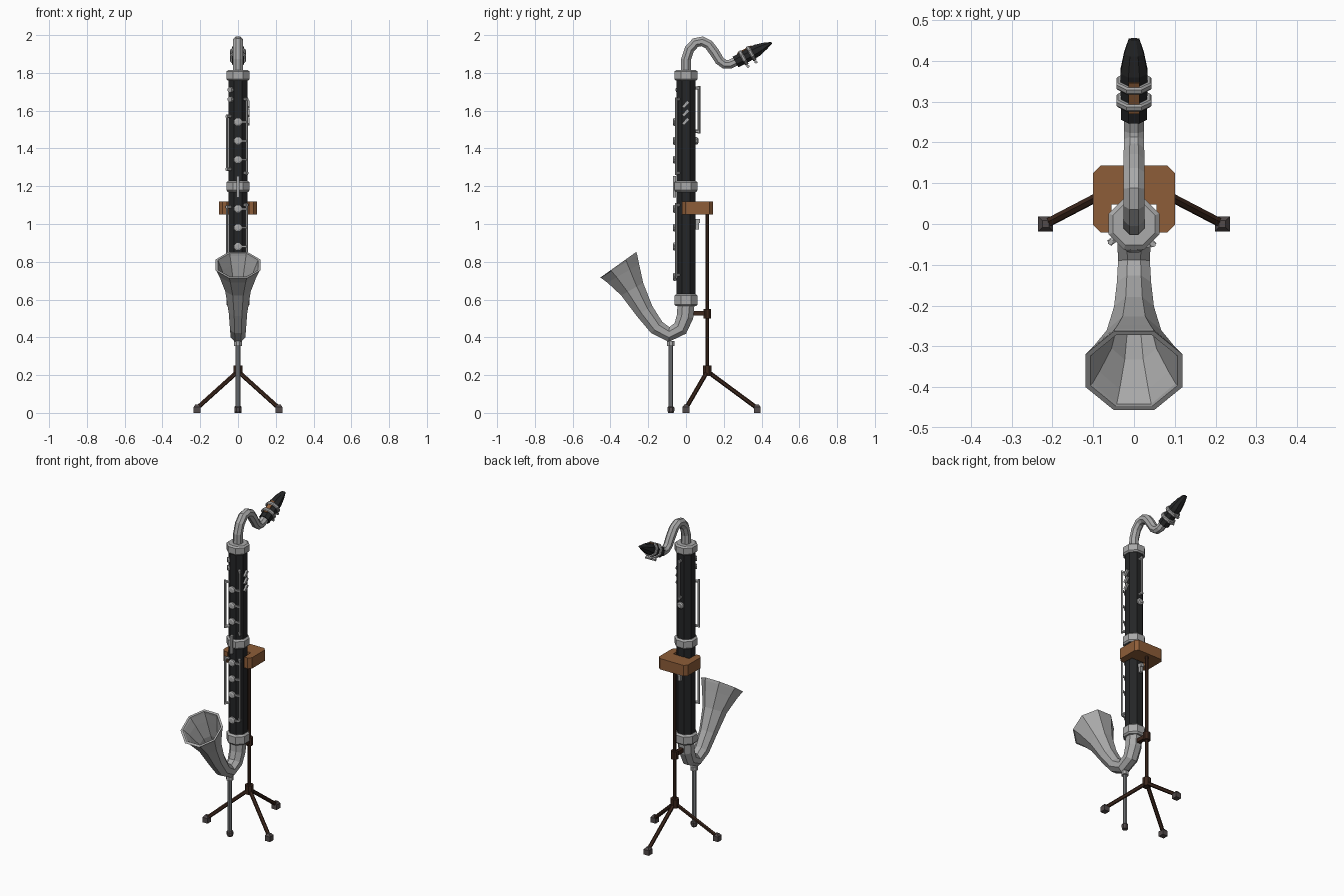
import bpy, bmesh, math
from mathutils import Vector

old = bpy.data.objects.get("Cube")
if old:
    bpy.data.objects.remove(old, do_unlink=True)


def material(name, r, g, b):
    m = bpy.data.materials.new(name)
    m.use_nodes = True
    m.diffuse_color = (r, g, b, 1)
    bsdf = next(n for n in m.node_tree.nodes if n.type == 'BSDF_PRINCIPLED')
    bsdf.inputs["Base Color"].default_value = (r, g, b, 1)
    return m


BLACK = material("black wood", .018, .019, .02)
SILVER = material("silver", .4, .4, .4)
STEEL = material("dull steel", .22, .23, .24)
WOOD = material("warm wood", .27, .11, .04)
BROWN = material("dark brown", .045, .02, .012)
RUBBER = material("grey rubber", .085, .07, .07)


def finish(name, bm, mat):
    bmesh.ops.recalc_face_normals(bm, faces=bm.faces)
    me = bpy.data.meshes.new(name)
    bm.to_mesh(me)
    bm.free()
    me.materials.append(mat)
    ob = bpy.data.objects.new(name, me)
    bpy.context.collection.objects.link(ob)
    return ob


def skin(bm, rings, closed=False):
    """Bridge successive vertex rings, then cap the ends or join them."""
    n = len(rings[0])
    pairs = list(zip(rings, rings[1:]))
    for p, q in pairs:
        for i in range(n):
            j = (i + 1) % n
            bm.faces.new((p[i], p[j], q[j], q[i]))
    if not closed:
        bm.faces.new(rings[0])
        bm.faces.new(rings[-1])


def ring(bm, centre, u, v, ru, rv, sides):
    # radii are measured to the flats of the polygon
    k = 1 / math.cos(math.pi / sides)
    out = []
    for i in range(sides):
        a = 2 * math.pi * (i + .5) / sides
        out.append(bm.verts.new(centre + u * (ru * k * math.cos(a)) + v * (rv * k * math.sin(a))))
    return out


def lathe(name, a, b, profile, mat, sides=8):
    """Profile of (fraction, radius) turned about the line a-b."""
    a, b = Vector(a), Vector(b)
    d = (b - a).normalized()
    u = Vector((0, 1, 0)) if abs(d.x) > .9 else Vector((1, 0, 0))
    u = (u - d * u.dot(d)).normalized()
    v = d.cross(u)
    bm = bmesh.new()
    skin(bm, [ring(bm, a.lerp(b, t), u, v, r, r, sides) for t, r in profile])
    return finish(name, bm, mat)


def rod(name, a, b, r, mat, sides=6):
    return lathe(name, a, b, [(0, r), (1, r)], mat, sides)


def sweep(name, path, mat, hollow=0, wall=.012):
    """Octagonal tube along (y, z, width, depth) stations, with a bore in the last few."""
    bm = bmesh.new()
    X = Vector((1, 0, 0))
    pts = [Vector((0, p[0], p[1])) for p in path]
    frames = []
    for i, p in enumerate(path):
        d = (pts[min(i + 1, len(pts) - 1)] - pts[max(i - 1, 0)]).normalized()
        frames.append((pts[i], X, d.cross(X), p[2], p[-1]))
    rings = [ring(bm, *f, 8) for f in frames]
    for f in reversed(frames[len(frames) - hollow:] if hollow else []):
        rings.append(ring(bm, f[0], f[1], f[2], f[3] - wall, f[4] - wall, 8))
    skin(bm, rings)
    return finish(name, bm, mat)


# Body joints and metal rings
rod("upper_joint", (0, 0, 1.2), (0, 0, 1.78), .05, BLACK, 8)
rod("lower_joint", (0, 0, .6), (0, 0, 1.2), .05, BLACK, 8)
for name, lo, hi in (("top_ring", 1.76, 1.815), ("middle_ring", 1.17, 1.228), ("bottom_ring", .565, .63)):
    lathe(name, (0, 0, lo), (0, 0, hi), [(0, .054), (.15, .062), (.85, .062), (1, .052)], SILVER)

# Curved neck
sweep("neck", [(0, 1.8, .027), (0, 1.87, .026), (.018, 1.925, .026), (.05, 1.96, .026), (.085, 1.967, .026),
               (.12, 1.95, .026), (.15, 1.91, .026), (.178, 1.865, .025), (.205, 1.845, .024),
               (.23, 1.845, .024), (.275, 1.866, .024)], SILVER)

# Mouthpiece, ligature bands and reed strip
sweep("mouthpiece", [(.262, 1.857, .032), (.375, 1.919, .033), (.42, 1.943, .024, .019),
                     (.454, 1.959, .013, .005)], BLACK)
axis = Vector((0, .875, .484))
base = Vector((0, .262, 1.857))
for i, t in enumerate((.047, .095)):
    c = base + axis * t
    lathe("ligature_band_%d" % i, c - axis * .01, c + axis * .01,
          [(0, .039), (.25, .043), (.75, .043), (1, .039)], SILVER)
    up = Vector((0, -.484, .875))
    rod("ligature_screw_%d" % i, c - up * .052 - Vector((.02, 0, 0)), c - up * .052 + Vector((.02, 0, 0)), .007, SILVER)
up = Vector((0, -.484, .875))
rod("reed_strip", base + up * .025 + axis * .03, base + up * .025 + axis * .115, .013, WOOD, 4)

# Bow and flared bell
sweep("bell", [(0, .575, .045), (-.005, .51, .044), (-.03, .447, .041), (-.09, .415, .039), (-.155, .452, .042),
               (-.22, .54, .049), (-.285, .655, .067), (-.332, .738, .097), (-.355, .776, .114),
               (-.36, .783, .119)], SILVER, hollow=5)

# Floor peg
rod("peg", (0, -.08, .02), (0, -.08, .38), .012, STEEL, 8)
rod("peg_collar", (0, -.08, .355), (0, -.08, .38), .02, SILVER, 8)
lathe("peg_tip", (0, -.08, 0), (0, -.08, .035), [(0, .014), (.3, .018), (.8, .018), (1, .013)], RUBBER)

# Front keys with arms to the long side rods
for i, z in enumerate((1.54, 1.44, 1.34, 1.08, .98, .88, .72)):
    lathe("front_key_%d" % i, (0, -.046, z), (0, -.07, z), [(0, .016), (.4, .021), (.8, .021), (1, .012)], SILVER)
    rod("key_arm_%d" % i, (.01, -.057, z), (.046, -.05, z), .005, SILVER, 4)


def key_rod(name, x, y, lo, hi):
    """Thin vertical rod with a post at each end."""
    rod(name, (x, y, lo), (x, y, hi), .006, SILVER)
    for tag, z in (("low", lo + .01), ("high", hi - .01)):
        rod(name + "_post_" + tag, (x * .6, y * .6, z), (x * 1.05, y * 1.05, z), .008, SILVER)


key_rod("upper_left_rod", .047, -.05, 1.26, 1.67)
key_rod("lower_left_rod", .047, -.05, .72, 1.11)
key_rod("upper_right_rod", -.058, -.045, 1.28, 1.58)
key_rod("lower_right_rod", -.058, -.045, .8, 1.1)
key_rod("back_rod", 0, .069, 1.48, 1.73)

# Bridge key, slanted side keys, small corner keys, thumb key and rest
rod("bridge_key", (0, -.062, 1.14), (0, -.062, 1.255), .008, SILVER, 4)
for i in range(3):
    z = 1.54 + i * .045
    rod("side_key_%d" % i, (.054, -.015, z - .012), (.054, .012, z + .018), .008, SILVER, 4)
for i, z in enumerate((1.66, 1.71)):
    rod("corner_key_%d" % i, (-.033, -.033, z), (-.044, -.044, z), .015, SILVER, 8)
lathe("thumb_key", (0, .045, 1.44), (0, .065, 1.44), [(0, .02), (.7, .02), (1, .012)], SILVER)
rod("thumb_rest_arm", (0, .045, 1.015), (0, .075, 1.015), .011, SILVER, 4)
rod("thumb_rest_hook", (0, .06, .97), (0, .06, 1.02), .009, SILVER, 4)

# Wooden cradle: a U-shaped outline extruded upward
half = [(.055, .048), (.058, -.021), (.082, -.021), (.1, -.003), (.1, .125), (.082, .143)]
outline = half + [(-x, y) for x, y in reversed(half)]
bm = bmesh.new()
face = bm.faces.new([bm.verts.new((x, y, 1.05)) for x, y in outline])
top = bmesh.ops.extrude_face_region(bm, geom=[face])["geom"]
bmesh.ops.translate(bm, vec=(0, 0, .068), verts=[v for v in top if isinstance(v, bmesh.types.BMVert)])
finish("cradle", bm, WOOD)

# Stand post, clamp and hub
rod("stand_post", (0, .113, .2), (0, .113, 1.06), .01, BROWN, 8)
rod("clamp", (0, .113, .5), (0, .113, .55), .02, BROWN, 8)
rod("clamp_bar", (0, .035, .527), (0, .113, .527), .012, BROWN, 4)
rod("hub", (0, .113, .195), (0, .113, .25), .023, BROWN, 8)

# Three legs with block feet
for name, x, y in (("left", .217, 0), ("right", -.217, 0), ("back", 0, .377)):
    rod(name + "_leg", (0, .113, .22), (x, y, .025), .01, BROWN, 6)
    lathe(name + "_foot", (x, y, 0), (x, y, .045), [(0, .018), (.7, .018), (1, .008)], RUBBER, 4)
